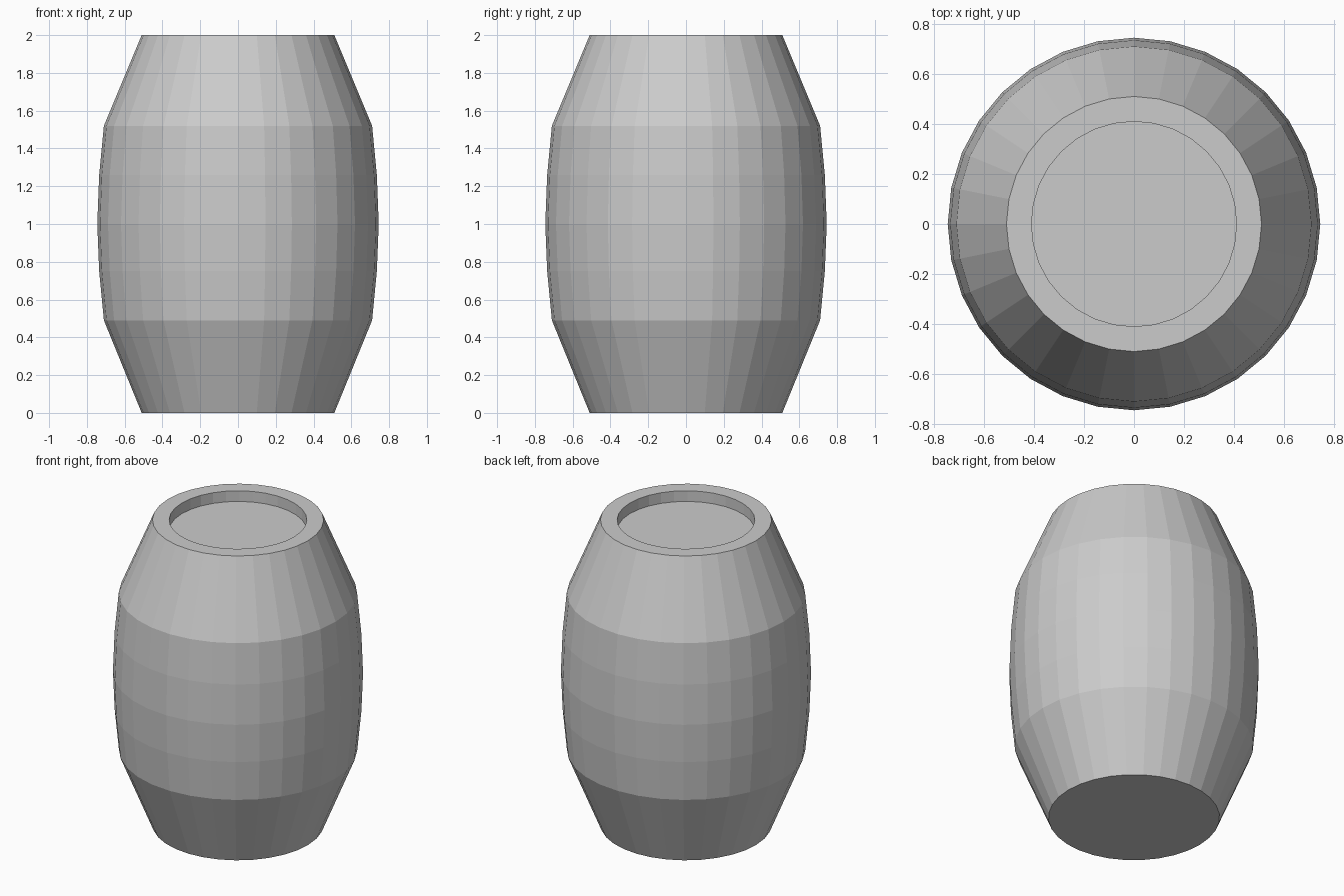
import bpy
import math

cube = bpy.data.objects.get("Cube")
if cube:
    bpy.data.objects.remove(cube, do_unlink=True)

SIDES = 32

# Plain grey material
grey = bpy.data.materials.new("plain_grey")
grey.use_nodes = True
colour = (0.6, 0.6, 0.6, 1.0)
grey.diffuse_color = colour
grey.node_tree.nodes["Principled BSDF"].inputs["Base Color"].default_value = colour


def lathe(name, profile, material):
    """Spin (radius, height) points around z and cap both ends."""
    verts = [(r * math.cos(2 * math.pi * i / SIDES),
              r * math.sin(2 * math.pi * i / SIDES), z)
             for r, z in profile for i in range(SIDES)]
    faces = [tuple(reversed(range(SIDES)))]
    for ring in range(len(profile) - 1):
        a, b = ring * SIDES, (ring + 1) * SIDES
        for i in range(SIDES):
            j = (i + 1) % SIDES
            faces.append((a + i, a + j, b + j, b + i))
    last = (len(profile) - 1) * SIDES
    faces.append(tuple(range(last, last + SIDES)))
    mesh = bpy.data.meshes.new(name)
    mesh.from_pydata(verts, [], faces)
    mesh.materials.append(material)
    obj = bpy.data.objects.new(name, mesh)
    bpy.context.collection.objects.link(obj)
    return obj


# Bulging barrel wall, flat rim and sunken lid, from the base upwards
barrel_profile = [
    (0.51, 0.0), (0.71, 0.49), (0.735, 0.75), (0.745, 1.0),
    (0.735, 1.26), (0.71, 1.52), (0.51, 2.0),
    (0.41, 2.0), (0.41, 1.93),
]
lathe("barrel", barrel_profile, grey)
